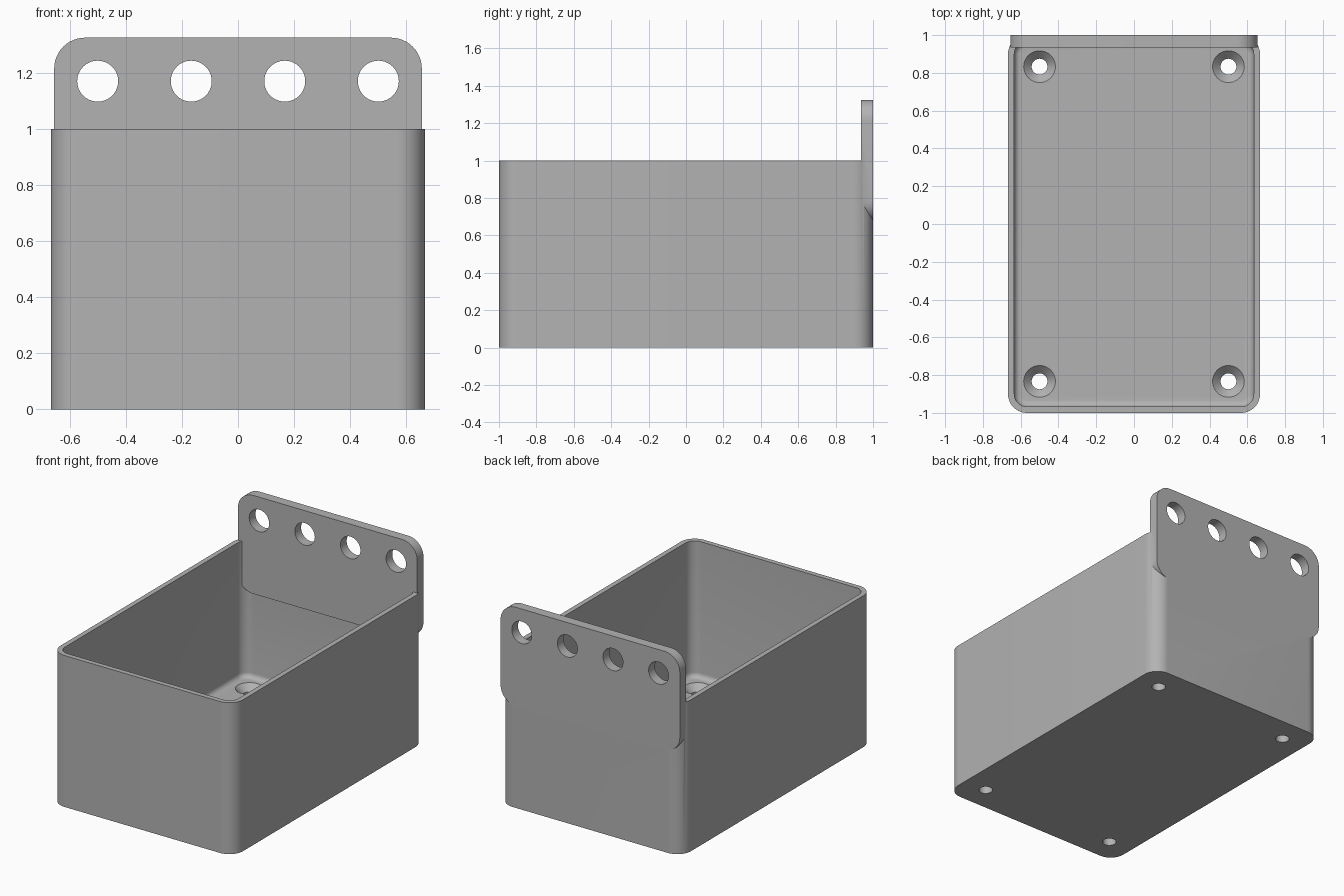
import bpy, bmesh, math

if "Cube" in bpy.data.objects:
    bpy.data.objects.remove(bpy.data.objects["Cube"])

grey = bpy.data.materials.new("plain grey")
grey.use_nodes = True
COLOUR = (0.45, 0.45, 0.45, 1)
grey.diffuse_color = COLOUR
grey.node_tree.nodes["Principled BSDF"].inputs["Base Color"].default_value = COLOUR


def rounded_rect(hx, hy, r, steps=12):
    """Outline of a rounded rectangle, counter-clockwise."""
    pts = []
    for quarter, (sx, sy) in enumerate([(1, 1), (-1, 1), (-1, -1), (1, -1)]):
        for i in range(steps + 1):
            a = math.pi / 2 * (quarter + i / steps)
            pts.append((sx * (hx - r) + r * math.cos(a),
                        sy * (hy - r) + r * math.sin(a)))
    return pts


def circle(r, steps=40):
    return [(r * math.cos(math.tau * i / steps), r * math.sin(math.tau * i / steps))
            for i in range(steps)]


def loft(name, layers, place=lambda x, y, z: (x, y, z)):
    """Closed solid through a stack of (outline, height) layers."""
    bm = bmesh.new()
    rings = [[bm.verts.new(place(x, y, z)) for x, y in outline]
             for outline, z in layers]
    for low, high in zip(rings, rings[1:]):
        for i in range(len(low)):
            j = (i + 1) % len(low)
            bm.faces.new((low[i], low[j], high[j], high[i]))
    bm.faces.new(rings[0][::-1])
    bm.faces.new(rings[-1])
    bmesh.ops.recalc_face_normals(bm, faces=bm.faces)
    mesh = bpy.data.meshes.new(name)
    bm.to_mesh(mesh)
    bm.free()
    mesh.materials.append(grey)
    obj = bpy.data.objects.new(name, mesh)
    bpy.context.collection.objects.link(obj)
    return obj


def combine(target, other, operation):
    """Apply a boolean and discard the helper object."""
    mod = target.modifiers.new(operation, 'BOOLEAN')
    mod.operation, mod.solver, mod.object = operation, 'EXACT', other
    bpy.context.view_layer.objects.active = target
    bpy.ops.object.modifier_apply(modifier=mod.name)
    bpy.data.objects.remove(other)


HX, HY, WALL, FLOOR, FILLET = 0.667, 1.0, 0.033, 0.1, 0.033

# Outer body with rounded vertical corners
body = rounded_rect(HX, HY, 0.1)
tray = loft("tray", [(body, 0), (body, 1)])

# Cavity with a filleted bottom edge
layers = []
for i in range(7):
    a = math.pi / 2 * i / 6
    inset = WALL + FILLET * (1 - math.sin(a))
    layers.append((rounded_rect(HX - inset, HY - inset, 0.1 - inset),
                   FLOOR + FILLET * (1 - math.cos(a))))
layers.append((rounded_rect(HX - WALL, HY - WALL, 0.1 - WALL), 1.2))
combine(tray, loft("cavity", layers), 'DIFFERENCE')

# Rounded mounting plate at the back
upright = lambda x, y, z: (x, z, y + 1)
plate = rounded_rect(0.655, 0.325, 0.11)
combine(tray, loft("mounting_plate", [(plate, 0.935), (plate, 1)], upright), 'UNION')

# Four round holes through the plate
for k in range(4):
    x0 = -0.5 + k / 3
    hole = loft("plate_hole", [(circle(0.073), 0.85), (circle(0.073), 1.1)],
                lambda x, y, z: (x + x0, z, y + 1.17))
    combine(tray, hole, 'DIFFERENCE')

# Countersunk screw holes in the floor
for sx in (-1, 1):
    for sy in (-1, 1):
        screw = loft("screw_hole",
                     [(circle(0.042), -0.1), (circle(0.042), FLOOR - 0.042),
                      (circle(0.084), FLOOR), (circle(0.084), FLOOR + 0.05)],
                     lambda x, y, z: (x + sx * 0.5, y + sy * 0.833, z))
        combine(tray, screw, 'DIFFERENCE')

# Smooth curves, sharp edges
bpy.ops.object.select_all(action='DESELECT')
tray.select_set(True)
bpy.context.view_layer.objects.active = tray
bpy.ops.object.shade_smooth_by_angle(angle=math.radians(30))
